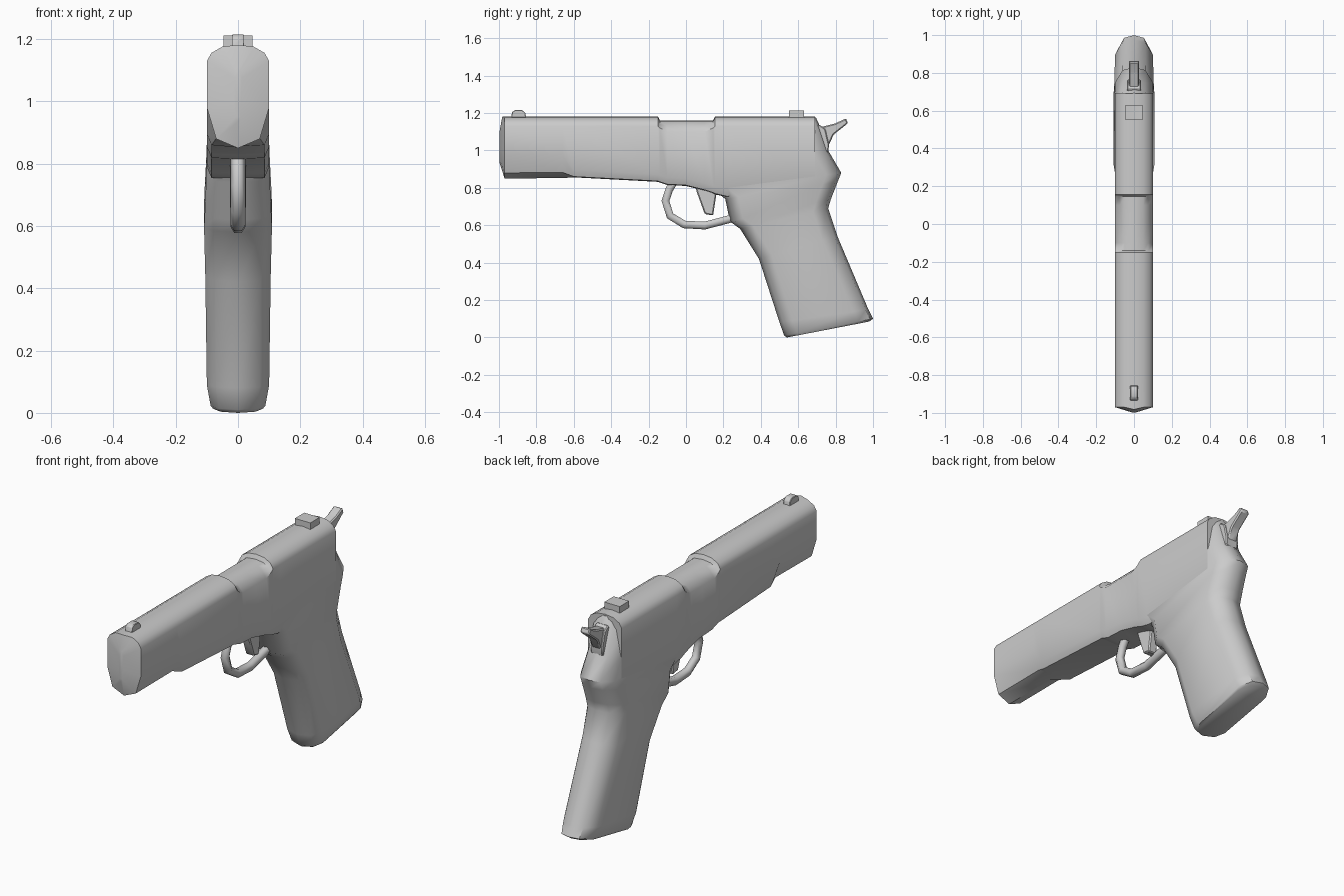
import bpy, bmesh, math

if "Cube" in bpy.data.objects:
    bpy.data.objects.remove(bpy.data.objects["Cube"])


def finish(name, bm, angle=40):
    bmesh.ops.recalc_face_normals(bm, faces=bm.faces)
    me = bpy.data.meshes.new(name)
    bm.to_mesh(me)
    bm.free()
    ob = bpy.data.objects.new(name, me)
    bpy.context.collection.objects.link(ob)
    bpy.ops.object.select_all(action='DESELECT')
    ob.select_set(True)
    bpy.context.view_layer.objects.active = ob
    bpy.ops.object.shade_smooth_by_angle(angle=math.radians(angle))
    return ob


def mirror_ring(half):
    """Half ring from x=0 to x=0 -> full closed ring."""
    return half + [(-x, y, z) for x, y, z in reversed(half[1:-1])]


def loft(name, halves, angle=40):
    bm = bmesh.new()
    rings = [[bm.verts.new(p) for p in mirror_ring(h)] for h in halves]
    n = len(rings[0])
    for a, b in zip(rings, rings[1:]):
        for i in range(n):
            j = (i + 1) % n
            bm.faces.new((a[i], a[j], b[j], b[i]))
    bm.faces.new(rings[0])
    bm.faces.new(rings[-1])
    return finish(name, bm, angle)


def plate(name, profile, half_w, bevel=0.0):
    """Side profile (y, z) extruded across x."""
    bm = bmesh.new()
    f = bm.faces.new([bm.verts.new((-half_w, y, z)) for y, z in profile])
    ext = bmesh.ops.extrude_face_region(bm, geom=[f])['geom']
    bmesh.ops.translate(bm, vec=(2 * half_w, 0, 0),
                        verts=[v for v in ext if isinstance(v, bmesh.types.BMVert)])
    if bevel:
        bmesh.ops.bevel(bm, geom=bm.edges[:], offset=bevel, segments=1, affect='EDGES')
    return finish(name, bm, 35)


# Slide and frame: cross-sections along y
def slide_section(y, zb, shoulder=1.13, top=1.182, xt=0.085, round_bottom=False):
    lower = [(0.1, 0.98), (0.07, zb + 0.03)] if round_bottom else [(0.1, zb + 0.04), (0.085, zb + 0.004)]
    pts = [(0, top), (0.05, top - 0.006), (xt, (top + shoulder) / 2), (0.1, shoulder)]
    return [(x, y, z) for x, z in pts + lower + [(0, zb)]]


muzzle = slide_section(-0.97, 0.85, round_bottom=True)
muzzle[0] = (0, -0.982, 1.182)
muzzle_tip = [(x * 0.12, -0.997, 1.02 + (z - 1.02) * 0.5) for x, y, z in muzzle]
port = dict(top=1.16, xt=0.075)
loft("slide_and_frame", [
    muzzle_tip, muzzle,
    slide_section(-0.66, 0.852, round_bottom=True),
    slide_section(-0.60, 0.856),
    slide_section(-0.15, 0.832),
    slide_section(-0.14, 0.828, shoulder=1.12, **port),
    slide_section(-0.10, 0.815, shoulder=1.10, **port),
    slide_section(0.00, 0.81, shoulder=1.10, **port),
    slide_section(0.10, 0.785, shoulder=1.10, **port),
    slide_section(0.145, 0.77, shoulder=1.12, **port),
    slide_section(0.155, 0.765),
    slide_section(0.22, 0.75),
    slide_section(0.69, 0.80),
])


# Grip: slanted rings given by front point, back point and half width
def grip_ring(fy, fz, by, bz, w):
    d = by - fy
    along = [(0, 0), (0.7 * w, 0.02), (w, 0.07), (w, d - 0.08), (0.6 * w, d - 0.015), (0, d)]
    return [(x, fy + t, fz + (bz - fz) * t / d) for x, t in along]


loft("grip", [grip_ring(*r) for r in [
    (0.54, 0.00, 0.98, 0.085, 0.080),
    (0.525, 0.01, 1.0, 0.10, 0.088),
    (0.50, 0.08, 0.975, 0.15, 0.100),
    (0.39, 0.42, 0.81, 0.54, 0.105),
    (0.29, 0.58, 0.76, 0.69, 0.109),
    (0.235, 0.62, 0.775, 0.74, 0.107),
    (0.21, 0.74, 0.81, 0.83, 0.102),
    (0.15, 0.79, 0.83, 0.88, 0.1),
    (0.15, 0.90, 0.76, 1.0, 0.099),
    (0.30, 1.08, 0.72, 1.12, 0.097),
    (0.40, 1.15, 0.695, 1.175, 0.05),
]], 45)

# Trigger guard: swept tube
cu = bpy.data.curves.new("trigger_guard", 'CURVE')
cu.dimensions = '3D'
cu.bevel_depth = 0.024
cu.bevel_resolution = 1
cu.use_fill_caps = True
path = [(-0.06, 0.84), (-0.09, 0.79), (-0.11, 0.73), (-0.085, 0.65),
        (-0.01, 0.604), (0.10, 0.598), (0.23, 0.632), (0.30, 0.66)]
sp = cu.splines.new('POLY')
sp.points.add(len(path) - 1)
for p, (y, z) in zip(sp.points, path):
    p.co = (0, y, z, 1)
sp.use_smooth = True
guard = bpy.data.objects.new("trigger_guard", cu)
bpy.context.collection.objects.link(guard)

# Trigger
plate("trigger", [(0.04, 0.84), (0.06, 0.77), (0.10, 0.66), (0.145, 0.652),
                  (0.16, 0.75), (0.17, 0.82)], 0.025, 0.006)

# Hammer spur and its base
plate("hammer", [(0.68, 1.10), (0.72, 1.125), (0.80, 1.145), (0.855, 1.172), (0.866, 1.145),
                 (0.79, 1.085), (0.755, 1.01), (0.70, 1.0)], 0.027, 0.006)
plate("hammer_base", [(0.66, 1.05), (0.71, 1.14), (0.745, 1.115), (0.765, 1.03),
                      (0.76, 0.99), (0.68, 0.99)], 0.036, 0.005)

# Sights
plate("rear_sight", [(0.55, 1.16), (0.55, 1.212), (0.63, 1.212), (0.63, 1.16)], 0.046)
plate("front_sight", [(-0.935, 1.17), (-0.93, 1.205), (-0.915, 1.215), (-0.875, 1.215),
                      (-0.858, 1.2), (-0.855, 1.17)], 0.02, 0.003)
